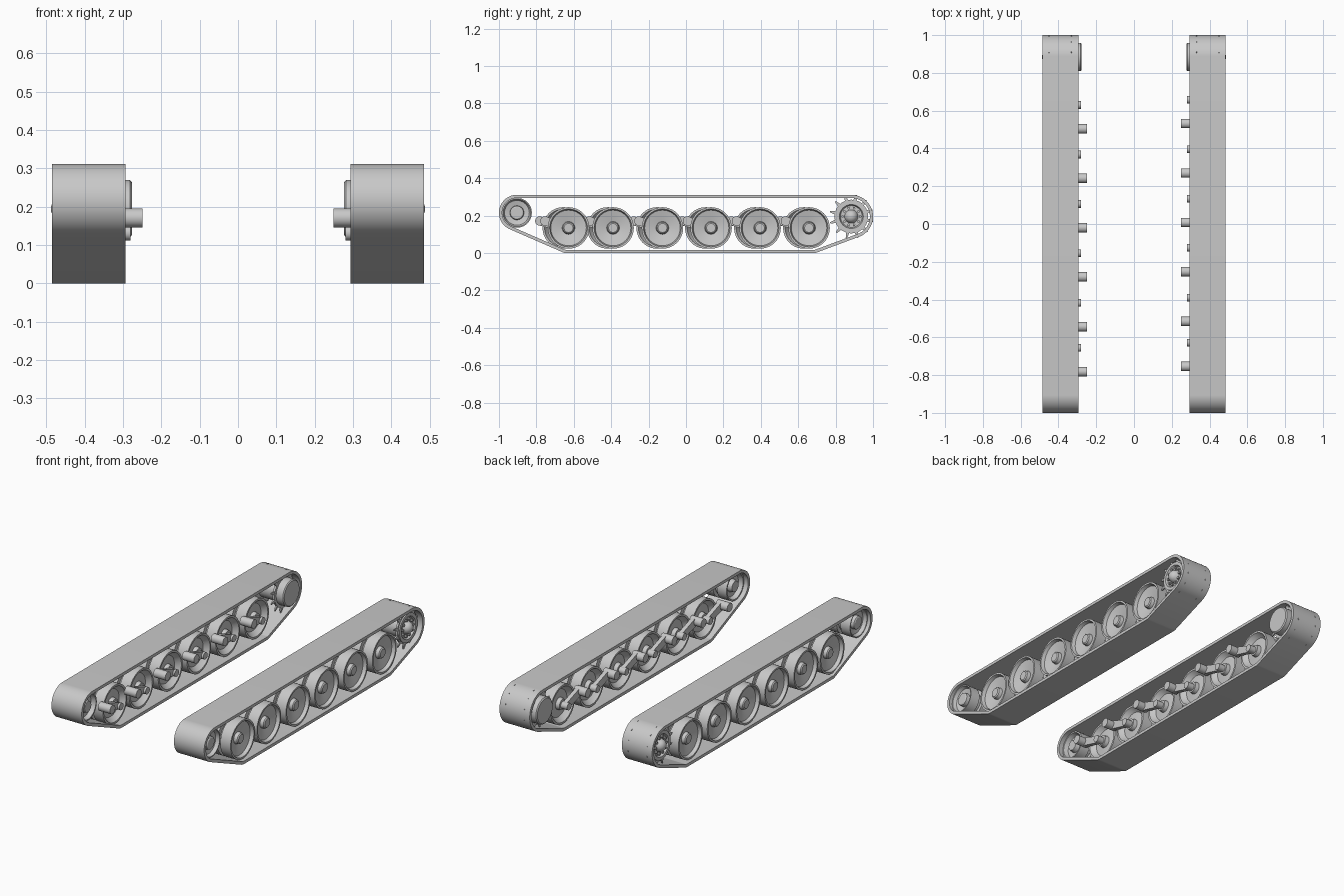
import bpy, bmesh, math
from mathutils import Vector, Matrix

cube = bpy.data.objects.get("Cube")
if cube:
    bpy.data.objects.remove(cube, do_unlink=True)

steel = bpy.data.materials.new("grey steel")
steel.use_nodes = True
GREY = (0.58, 0.58, 0.58, 1)
steel.diffuse_color = GREY
steel.node_tree.nodes["Principled BSDF"].inputs["Base Color"].default_value = GREY


def finish(bm, name, side):
    """Mirror to the given side and turn the bmesh into an object."""
    bmesh.ops.remove_doubles(bm, verts=bm.verts, dist=1e-5)
    bmesh.ops.scale(bm, vec=(side, 1, 1), verts=bm.verts)
    bmesh.ops.recalc_face_normals(bm, faces=bm.faces)
    mesh = bpy.data.meshes.new(name)
    bm.to_mesh(mesh)
    bm.free()
    mesh.materials.append(steel)
    mesh.shade_smooth()
    mesh.set_sharp_from_angle(angle=math.radians(32))
    obj = bpy.data.objects.new(name, mesh)
    bpy.context.collection.objects.link(obj)
    return obj


def lathe(bm, profile, y, z, steps=40):
    """Turn (x, radius) points around an axle along x."""
    rings = []
    for i in range(steps):
        a = math.tau * i / steps
        rings.append([bm.verts.new((x, y + r * math.cos(a), z + r * math.sin(a)))
                      for x, r in profile])
    for i in range(steps):
        a, b = rings[i], rings[(i + 1) % steps]
        for j in range(len(profile) - 1):
            loop = [a[j], b[j], b[j + 1], a[j + 1]]
            if profile[j][1] == 0:
                loop.pop(1)
            elif profile[j + 1][1] == 0:
                loop.pop(2)
            bm.faces.new(loop)
    bmesh.ops.remove_doubles(bm, verts=bm.verts, dist=1e-5)


def rod(bm, x0, x1, r, y, z, steps=20):
    lathe(bm, [(x0, 0), (x0, r), (x1, r), (x1, 0)], y, z, steps)


def wrap(circles, shrink=0.0, step=4):
    """Outline of a belt pulled tight around circles (y, z, radius)."""
    pts = []
    for deg in range(0, 360, step):
        d = Vector((math.cos(math.radians(deg)), math.sin(math.radians(deg))))
        y, z, r = max(circles, key=lambda c: c[0] * d.x + c[1] * d.y + c[2])
        pts.append((y + (r - shrink) * d.x, z + (r - shrink) * d.y))
    return pts


IDLER = (-0.904, 0.215)
SPROCKET = (0.884, 0.195)
BELT = [(*IDLER, 0.096), (*SPROCKET, 0.116), (-0.64, 0.05, 0.05), (0.685, 0.04, 0.04)]
WHEELS = [-0.628, -0.39, -0.126, 0.134, 0.396, 0.658]
X_IN, X_OUT = 0.293, 0.485


def track_belt(side, tag):
    bm = bmesh.new()
    outer, inner = wrap(BELT), wrap(BELT, 0.017)
    rows = []
    for o, i in zip(outer, inner):
        rows.append([bm.verts.new((x, *p)) for x, p in
                     ((X_IN, o), (X_OUT, o), (X_OUT, i), (X_IN, i))])
    for k, a in enumerate(rows):
        b = rows[(k + 1) % len(rows)]
        for j in range(4):
            n = (j + 1) % 4
            bm.faces.new((a[j], a[n], b[n], b[j]))
    finish(bm, tag + "_track_belt", side)


# Twin-rimmed road wheel, dished on both faces
ROAD_WHEEL = [(0.322, 0), (0.322, 0.03), (0.345, 0.034), (0.35, 0.078), (0.33, 0.096),
              (0.322, 0.1), (0.322, 0.111), (0.385, 0.111), (0.385, 0.085), (0.405, 0.085),
              (0.405, 0.111), (0.47, 0.111), (0.47, 0.101), (0.45, 0.095), (0.436, 0.034),
              (0.455, 0.03), (0.46, 0.024), (0.46, 0)]

# Smaller twin-rimmed front wheel
IDLER_WHEEL = [(0.32, 0), (0.32, 0.03), (0.345, 0.036), (0.345, 0.064), (0.32, 0.072),
               (0.32, 0.08), (0.38, 0.08), (0.38, 0.06), (0.405, 0.06), (0.405, 0.08),
               (0.465, 0.08), (0.465, 0.074), (0.445, 0.066), (0.438, 0.038),
               (0.458, 0.036), (0.462, 0.03), (0.462, 0)]

# Drive drum with inner cover plate and domed outer cap
DRIVE_DRUM = [(0.277, 0), (0.277, 0.069), (0.282, 0.075), (0.33, 0.075), (0.33, 0.062),
              (0.45, 0.062), (0.45, 0.082), (0.464, 0.082), (0.464, 0.064), (0.452, 0.058),
              (0.452, 0.036), (0.472, 0.03), (0.482, 0.02), (0.487, 0.009), (0.488, 0)]


def sprocket(side, tag):
    y, z = SPROCKET
    bm = bmesh.new()
    lathe(bm, DRIVE_DRUM, y, z)
    finish(bm, tag + "_sprocket_drum", side)

    # Two toothed rings whose tips reach through the belt
    bm = bmesh.new()
    for x in (0.33, 0.45):
        lathe(bm, [(x - 0.006, 0.06), (x - 0.006, 0.09), (x + 0.006, 0.09),
                   (x + 0.006, 0.06)], y, z)
        for k in range(12):
            turn = Matrix.Rotation(math.radians(17 + 30 * k), 4, 'X')
            tooth = bmesh.ops.create_cone(bm, cap_ends=True, segments=4, radius1=0.014,
                                          radius2=0.005, depth=0.034)["verts"]
            bmesh.ops.rotate(bm, verts=tooth, matrix=Matrix.Rotation(math.pi / 4, 3, 'Z'))
            bmesh.ops.scale(bm, vec=(0.6, 1, 1), verts=tooth)
            bmesh.ops.translate(bm, vec=(0, 0, 0.101), verts=tooth)
            bmesh.ops.transform(bm, matrix=Matrix.Translation((x, y, z)) @ turn
                                @ Matrix.Rotation(-math.pi / 2, 4, 'X'), verts=tooth)
    finish(bm, tag + "_sprocket_teeth", side)

    # Bolt circle around the cap
    bm = bmesh.new()
    for k in range(10):
        a = math.tau * k / 10
        rod(bm, 0.445, 0.464, 0.007, y + 0.047 * math.cos(a), z + 0.047 * math.sin(a), 8)
    finish(bm, tag + "_sprocket_bolts", side)


def swing_arm(side, name, y):
    """Trailing arm from the hull pivot back to the wheel axle."""
    bm = bmesh.new()
    py, pz, az = y - 0.126, 0.171, 0.132
    rod(bm, 0.249, 0.325, 0.025, py, pz)
    rod(bm, 0.281, 0.34, 0.02, y, az)
    outline = wrap([(py, pz, 0.024), (y, az, 0.019)], step=15)
    base = bm.faces.new([bm.verts.new((0.293, *p)) for p in outline])
    new = bmesh.ops.extrude_face_region(bm, geom=[base], use_keep_orig=True)["geom"]
    bmesh.ops.translate(bm, vec=(0.024, 0, 0),
                        verts=[v for v in new if isinstance(v, bmesh.types.BMVert)])
    finish(bm, name, side)


for side, tag, shift in ((1, "left", 0.0), (-1, "right", -0.028)):
    track_belt(side, tag)
    sprocket(side, tag)

    bm = bmesh.new()
    lathe(bm, IDLER_WHEEL, *IDLER)
    finish(bm, tag + "_idler_wheel", side)

    # Road wheels and arms are staggered between the two sides
    for n, wy in enumerate(WHEELS, 1):
        bm = bmesh.new()
        lathe(bm, ROAD_WHEEL, wy + shift, 0.134)
        finish(bm, f"{tag}_road_wheel_{n}", side)
        swing_arm(side, f"{tag}_swing_arm_{n}", wy + shift)
